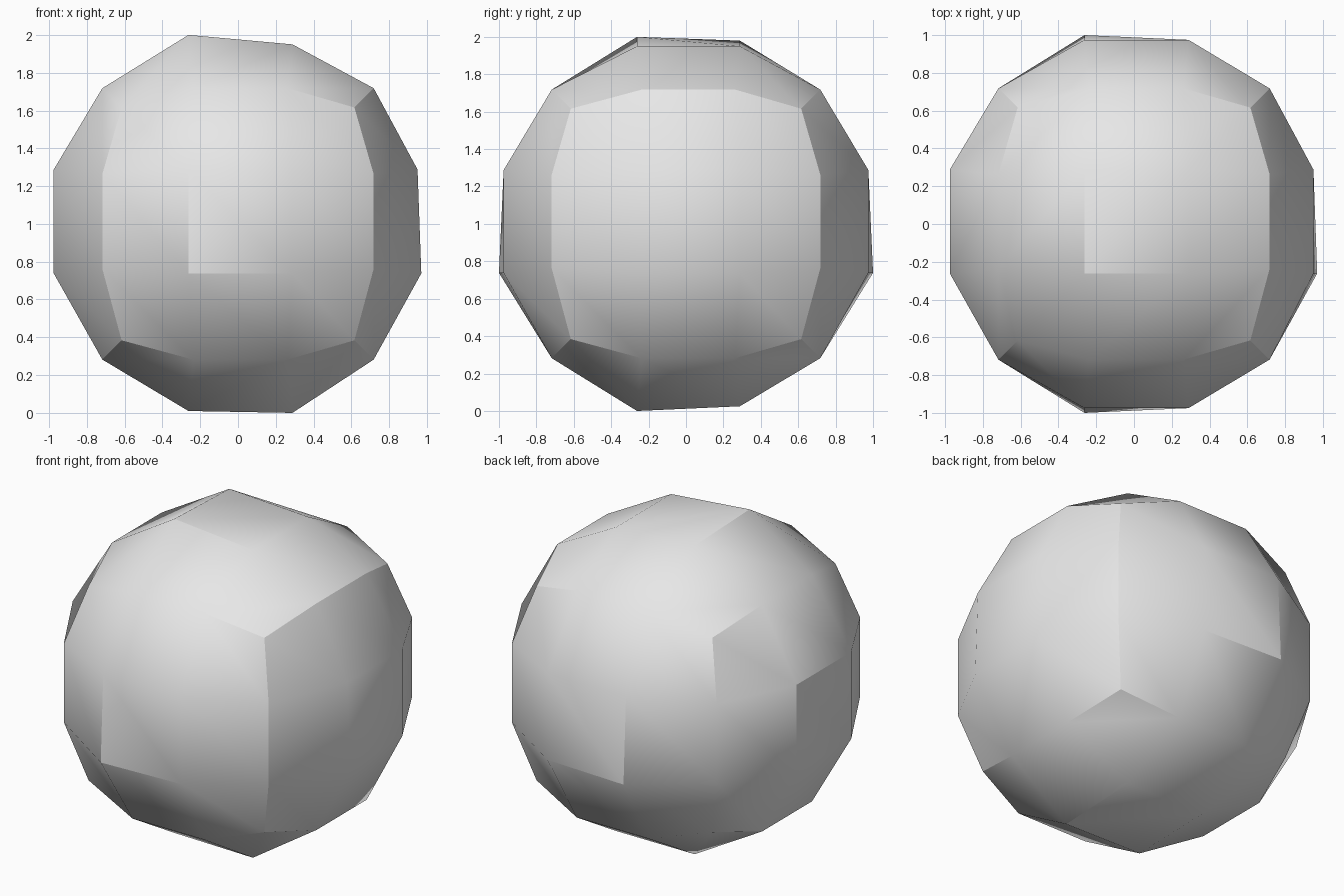
import bpy
import bmesh
from math import radians
from mathutils import Vector

cube = bpy.data.objects.get("Cube")
if cube:
    bpy.data.objects.remove(cube)

# Plain grey material
grey = bpy.data.materials.new("plain_grey")
grey.use_nodes = True
grey.diffuse_color = (0.8, 0.8, 0.8, 1)
grey.node_tree.nodes["Principled BSDF"].inputs["Base Color"].default_value = (0.8, 0.8, 0.8, 1)

OFFSET = 0.013
# (inner, outer) distance for face-centre, edge and corner points
REACH = {1: (0.275, 0.975), 2: (0.25, 0.718), 3: (0.0, 0.616)}

# Slightly raised face-centre points that make the ball uneven:
# (sign of x, y, z), axis they bulge along, new coordinate on that axis
BULGES = [
    ((-1, -1, 1), 2, 1.0), ((-1, 1, 1), 2, 0.98), ((1, -1, 1), 2, 0.95), ((1, 1, 1), 2, 0.95),
    ((1, -1, -1), 2, -1.0), ((-1, -1, -1), 2, -0.99),
    ((-1, -1, -1), 1, -1.0), ((-1, 1, -1), 1, 1.0),
    ((1, -1, -1), 0, 0.97), ((1, 1, -1), 0, 0.95), ((1, -1, 1), 0, 0.95), ((1, 1, 1), 0, 0.95),
]


def place(co):
    """Move a point of the three-by-three gridded cube onto the faceted ball."""
    outer = [abs(c) > 0.9 for c in co]
    sign = tuple(1 if c > 0 else -1 for c in co)
    kind = sum(outer)
    near, far = REACH[kind]
    new = Vector([s * far if o else s * near + OFFSET for s, o in zip(sign, outer)])
    if kind == 1:
        axis = outer.index(True)
        for corner, bulge_axis, value in BULGES:
            if corner == sign and bulge_axis == axis:
                new[axis] = value
    return new + Vector((0, 0, 1))


# Faceted ball grown from a gridded cube
bm = bmesh.new()
bmesh.ops.create_cube(bm, size=2)
bmesh.ops.subdivide_edges(bm, edges=bm.edges[:], cuts=2, use_grid_fill=True)
for v in bm.verts:
    v.co = place(v.co)
bmesh.ops.recalc_face_normals(bm, faces=bm.faces[:])
mesh = bpy.data.meshes.new("faceted_ball")
bm.to_mesh(mesh)
bm.free()
mesh.materials.append(grey)
ball = bpy.data.objects.new("faceted_ball", mesh)
bpy.context.collection.objects.link(ball)

# Smooth the shallow edges, keep the steeper ones crisp
bpy.ops.object.select_all(action="DESELECT")
ball.select_set(True)
bpy.context.view_layer.objects.active = ball
bpy.ops.object.shade_smooth_by_angle(angle=radians(30))
